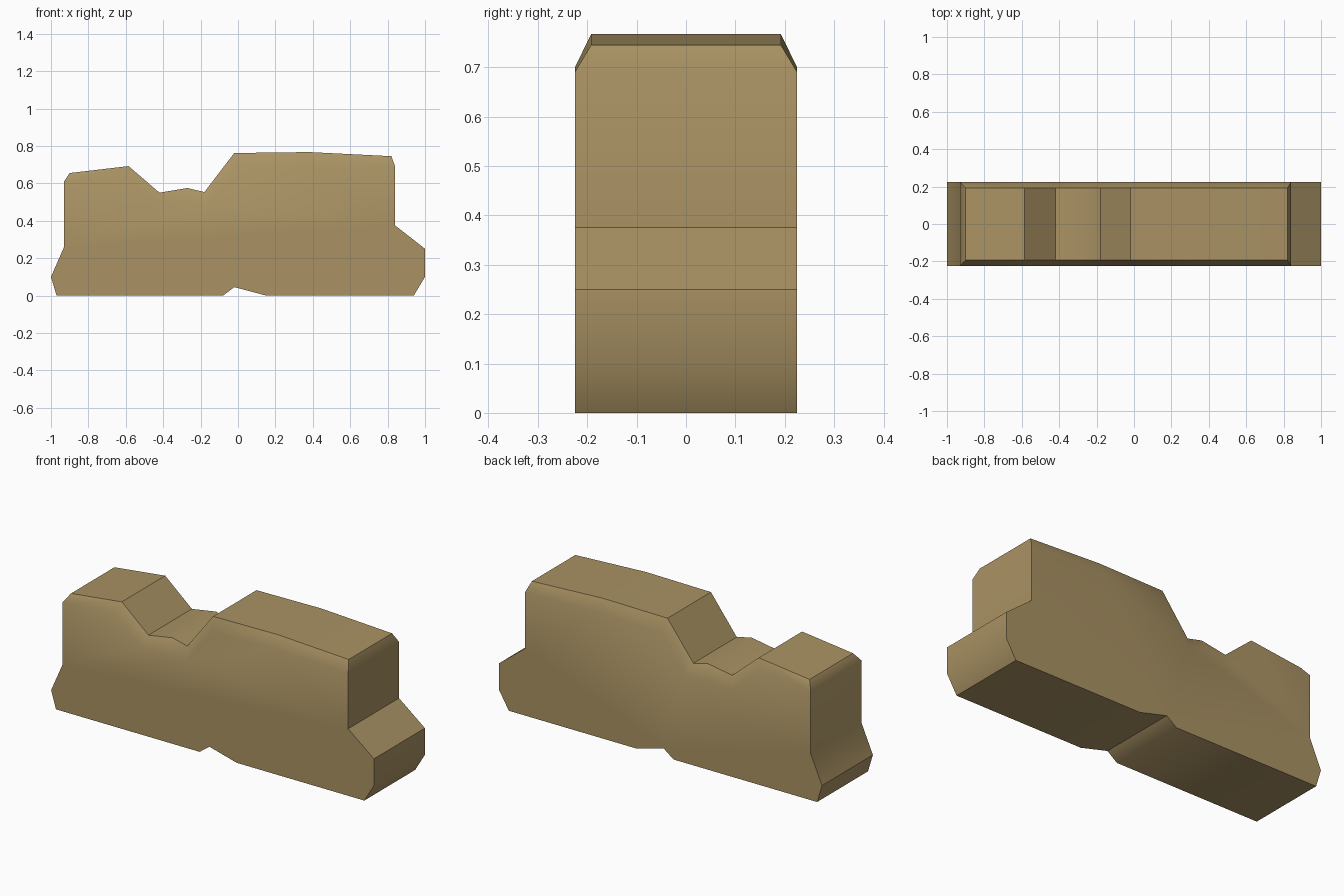
import bpy, bmesh, math

if "Cube" in bpy.data.objects:
    bpy.data.objects.remove(bpy.data.objects["Cube"])

HALF, TOP_HALF = 0.225, 0.192

# Lower outline, right shoulder round the base to the left shoulder (x, z)
lower = [(0.84, 0.375), (1.0, 0.25), (1.0, 0.10), (0.94, 0), (0.15, 0),
         (-0.02, 0.045), (-0.08, 0), (-0.97, 0), (-1.0, 0.10), (-0.93, 0.26)]
# Top outline, left to right: outer rim on the side face, inner rim on the top
outer_top = [(-0.93, 0.61), (-0.61, 0.635), (-0.44, 0.49), (-0.27, 0.515),
             (-0.16, 0.49), (0.0, 0.69), (0.38, 0.70), (0.84, 0.69)]
inner_top = [(-0.90, 0.655), (-0.585, 0.692), (-0.42, 0.55), (-0.27, 0.575),
             (-0.18, 0.553), (-0.02, 0.762), (0.38, 0.767), (0.82, 0.745)]

bm = bmesh.new()


def ring(points, y):
    return [bm.verts.new((x, y, z)) for x, z in points]


def strip(a, b):
    for i in range(len(a) - 1):
        bm.faces.new((a[i], a[i + 1], b[i + 1], b[i]))


# Side faces with chamfers along the top
outlines, rims = [], []
for s in (-1, 1):
    out = ring(lower + outer_top, s * HALF)
    rim = ring(inner_top, s * TOP_HALF)
    bm.faces.new(out)
    strip(out[len(lower):], rim)
    outlines.append(out)
    rims.append(rim)

# Ends, base and top surface joining both sides
n = len(lower)
strip([outlines[0][-1]] + outlines[0][:n + 1], [outlines[1][-1]] + outlines[1][:n + 1])
strip(rims[0], rims[1])
for k, i in ((n, 0), (-1, -1)):
    bm.faces.new((outlines[0][k], outlines[1][k], rims[1][i], rims[0][i]))
bmesh.ops.recalc_face_normals(bm, faces=bm.faces)

mesh = bpy.data.meshes.new("stone_block")
bm.to_mesh(mesh)
bm.free()
block = bpy.data.objects.new("stone_block", mesh)
bpy.context.collection.objects.link(block)

# Sandy stone colour
mat = bpy.data.materials.new("sandy_stone")
mat.diffuse_color = (0.40, 0.29, 0.127, 1)
mat.use_nodes = True
mat.node_tree.nodes["Principled BSDF"].inputs["Base Color"].default_value = mat.diffuse_color
mesh.materials.append(mat)

bpy.context.view_layer.objects.active = block
block.select_set(True)
bpy.ops.object.shade_smooth_by_angle(angle=math.radians(38))
